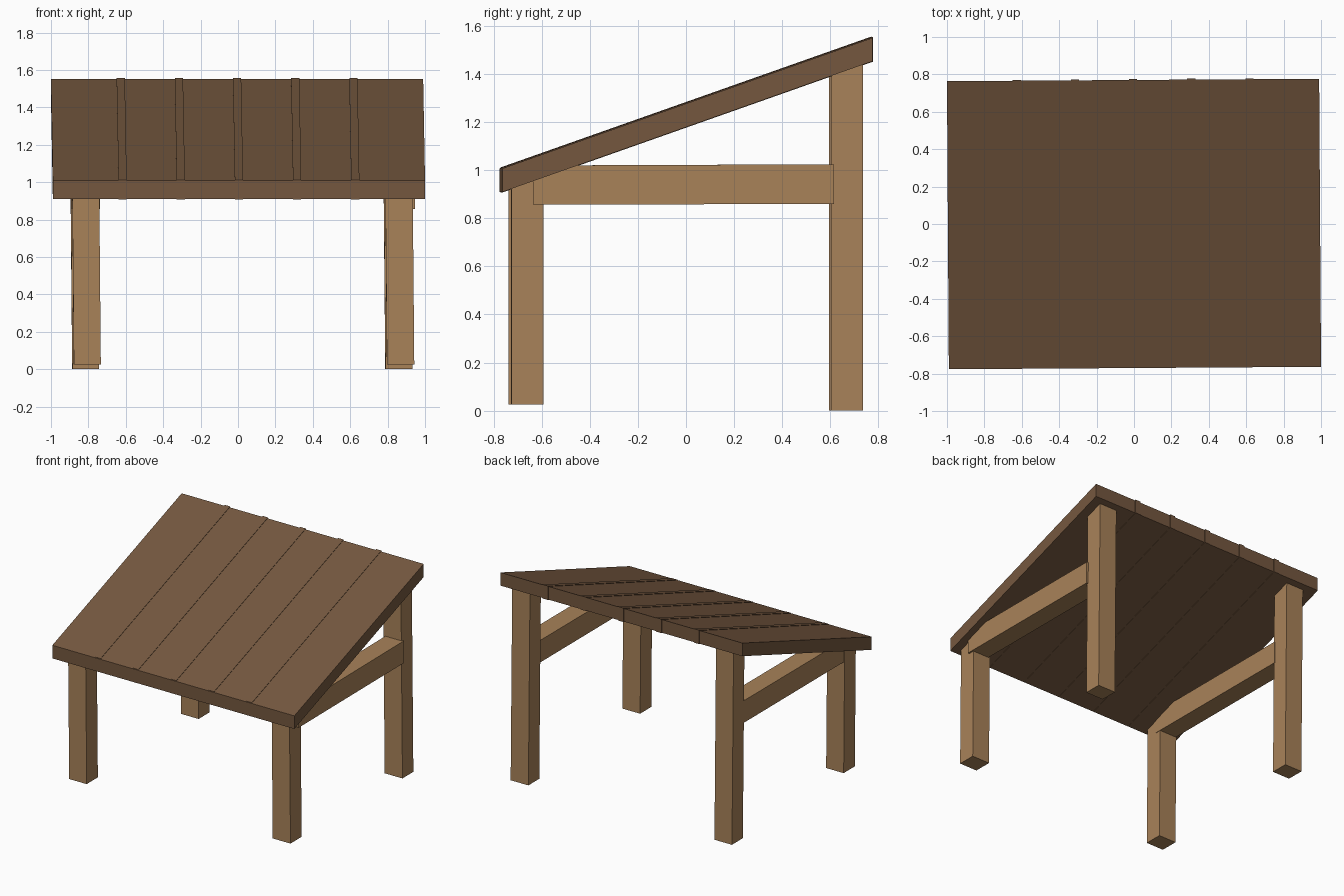
import bpy
import bmesh
from mathutils import Matrix

cube = bpy.data.objects.get("Cube")
if cube:
    bpy.data.objects.remove(cube, do_unlink=True)


def make_material(name, colour):
    mat = bpy.data.materials.new(name)
    mat.use_nodes = True
    mat.diffuse_color = (*colour, 1)
    mat.node_tree.nodes["Principled BSDF"].inputs["Base Color"].default_value = (*colour, 1)
    return mat


roof_wood = make_material("dark brown wood", (0.178, 0.097, 0.05))
frame_wood = make_material("tan wood", (0.392, 0.223, 0.1))

YAW = Matrix.Rotation(0.0065, 4, "Z")   # the whole shelter sits slightly turned
SLOPE = 0.353
FRONT, BACK = -0.77, 0.77


def underside(y):
    return 0.91 + SLOPE * (y - FRONT)


def prism(name, outline, x0, x1, mat, lean=0.0):
    """Extrude a (y, z) side outline from x0 to x1, leaning in x with height."""
    bm = bmesh.new()
    face = bm.faces.new([bm.verts.new((x0, y, z)) for y, z in outline])
    ext = bmesh.ops.extrude_face_region(bm, geom=[face])["geom"]
    moved = [v for v in ext if isinstance(v, bmesh.types.BMVert)]
    bmesh.ops.translate(bm, verts=moved, vec=(x1 - x0, 0, 0))
    for v in bm.verts:
        v.co.x += lean * v.co.z
    bmesh.ops.transform(bm, matrix=YAW, verts=bm.verts)
    bmesh.ops.recalc_face_normals(bm, faces=bm.faces)
    mesh = bpy.data.meshes.new(name)
    bm.to_mesh(mesh)
    bm.free()
    mesh.materials.append(mat)
    obj = bpy.data.objects.new(name, mesh)
    bpy.context.collection.objects.link(obj)
    return obj


def sloped_board(name, y0, y1, x0, x1, grow=0.0):
    low, high = -grow, 0.098 + grow
    outline = [(y0, underside(y0) + low), (y1, underside(y1) + low),
               (y1, underside(y1) + high), (y0, underside(y0) + high)]
    return prism(name, outline, x0, x1, roof_wood)


# Sloping roof with narrow battens over the plank joints
sloped_board("roof", FRONT, BACK, -0.995, 0.995)
for i in range(-2, 3):
    x = i * 0.311
    sloped_board(f"roof_batten_{i + 3}", FRONT + 0.003, BACK + 0.005,
                 x - 0.022, x + 0.022, 0.003)

# Four posts, cut to the roof slope
for side, x0, x1 in (("right", -0.882, -0.738), ("left", 0.792, 0.938)):
    for end, y0, y1, foot in (("front", -0.733, -0.6, 0.025), ("back", 0.6, 0.73, 0.0)):
        outline = [(y0, foot), (y1, foot),
                   (y1, underside(y1) + 0.03), (y0, underside(y0) + 0.03)]
        prism(f"{end}_{side}_post", outline, x0, x1, frame_wood, lean=-0.009)

# Side rails joining front and back posts
for side, x0, x1 in (("right", -0.886, -0.743), ("left", 0.797, 0.943)):
    outline = [(-0.643, 0.857), (0.61, 0.86), (0.61, 1.025), (-0.643, 1.02)]
    prism(f"{side}_rail", outline, x0, x1, frame_wood)
